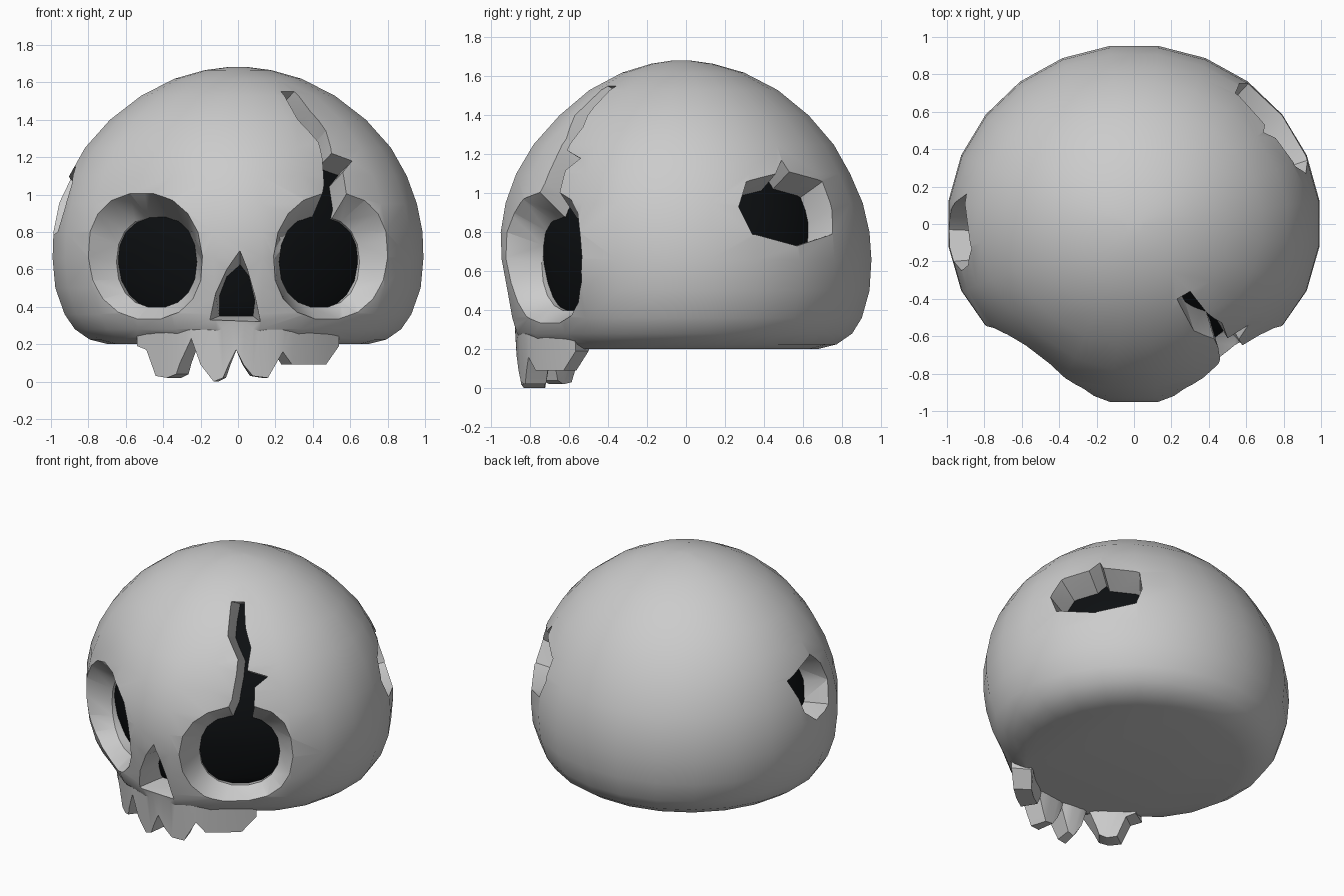
import bpy, bmesh, math
from mathutils import Vector
from mathutils.bvhtree import BVHTree

if "Cube" in bpy.data.objects:
    bpy.data.objects.remove(bpy.data.objects["Cube"])


def make_object(name, bm):
    bmesh.ops.recalc_face_normals(bm, faces=bm.faces)
    me = bpy.data.meshes.new(name)
    bm.to_mesh(me)
    bm.free()
    ob = bpy.data.objects.new(name, me)
    bpy.context.collection.objects.link(ob)
    return ob


def loft(name, rings):
    """Closed body through rings of equal length, both ends capped."""
    bm = bmesh.new()
    vs = [[bm.verts.new(p) for p in r] for r in rings]
    n = len(vs[0])
    for a, b in zip(vs, vs[1:]):
        for i in range(n):
            j = (i + 1) % n
            bm.faces.new((a[i], a[j], b[j], b[i]))
    caps = [bm.faces.new(vs[0]), bm.faces.new(vs[-1])]
    bmesh.ops.triangulate(bm, faces=caps)
    return make_object(name, bm)


def boolean(target, other, op):
    other.hide_render = True
    m = target.modifiers.new("bool", 'BOOLEAN')
    m.operation, m.object, m.solver = op, other, 'EXACT'
    bpy.context.view_layer.objects.active = target
    bpy.ops.object.modifier_apply(modifier=m.name)
    bpy.data.objects.remove(other)


# cranium rows: height, half width, front reach, back reach
ROWS = [(.2, .70, .78, .68), (.225, .80, .83, .78), (.28, .88, .875, .86),
        (.36, .935, .90, .91), (.5, .985, .925, .95), (.66, 1, .955, .96),
        (.8, .995, .96, .95), (.95, .965, .935, .915), (1.1, .91, .88, .85),
        (1.25, .825, .79, .765), (1.4, .69, .655, .635), (1.53, .52, .50, .475),
        (1.62, .34, .33, .30), (1.665, .18, .18, .14), (1.682, .05, .07, .02)]
SEG = 24


def skull_ring(z, w, front, back):
    flat = min(1, max(0, (1.45 - z) / .4))
    pts = []
    for k in range(SEG):
        a = math.tau * (k + .5) / SEG
        s, c = math.sin(a), math.cos(a)
        if c > 0:   # front half tapers toward the nose
            c -= .085 * flat * math.exp(-((abs(s) - .6) / .22) ** 2)
            pts.append(Vector((w * s, -front * c, z)))
        else:
            pts.append(Vector((w * s, -back * c, z)))
    return pts


rings = [skull_ring(*r) for r in ROWS]
skull = loft("skull", rings)
centre = Vector((0, 0, .75))

# dark inner core seen through the openings
core = loft("dark_interior", [[centre + (p - centre) * .82 for p in r] for r in rings])
dark = bpy.data.materials.new("dark")
dark.diffuse_color = (.004, .005, .006, 1)
dark.use_nodes = True
dark.node_tree.nodes["Principled BSDF"].inputs["Base Color"].default_value = dark.diffuse_color
core.data.materials.append(dark)

tmp = bmesh.new()
tmp.from_mesh(skull.data)
bvh = BVHTree.FromBMesh(tmp)
tmp.free()


def on_front(x, z):
    return bvh.ray_cast(Vector((x, -3, z)), Vector((0, 1, 0)))[0]


def on_side(y, z, sign):
    return bvh.ray_cast(Vector((3 * sign, y, z)), Vector((-sign, 0, 0)))[0]


# upper jaw with jagged teeth
TEETH = [(-.54, .2), (-.49, .18), (-.44, .04), (-.38, .03), (-.33, .05), (-.31, .11),
         (-.25, .24), (-.2, .1), (-.13, .01), (-.08, .03), (-.05, .1), (-.01, .18),
         (.03, .1), (.08, .04), (.16, .03), (.2, .1), (.24, .17), (.29, .1),
         (.38, .1), (.47, .1), (.54, .2)]


def jaw_section(x, z):
    y = -.89 + 1.05 * x * x
    low = y + .04 * (.34 - z) / .34
    xi, yi = .8 * x, y + .19 - .16 * abs(x)
    return [Vector((x, y + .01, .34)), Vector((x, low, z)),
            Vector((xi, yi - .02, z)), Vector((xi, yi + .03, .34))]


boolean(skull, loft("jaw", [jaw_section(x, max(z - .01, 0)) for x, z in TEETH]), 'UNION')


def mean(pts):
    return sum(pts, Vector()) / len(pts)


def cut(outer, inner):
    push = (mean(inner) - mean(outer)) * .8
    out = -push.normalized() * .2
    rings = [[o + (o - i) * .6 + out for o, i in zip(outer, inner)],
             outer, inner, [i + push for i in inner]]
    boolean(skull, loft("cutter", rings), 'DIFFERENCE')


# eye sockets, mirrored
for side in (1, -1):
    outer, inner = [], []
    for k in range(18):
        a = math.tau * k / 18
        c, s = math.cos(a), math.sin(a)
        c = math.copysign(abs(c) ** .9, c)
        s = math.copysign(abs(s) ** .9, s)
        outer.append(on_front(side * (.495 + .305 * c + .02 * s), .67 + .34 * s))
        x = .435 + .215 * c
        inner.append(Vector((side * x, -.6 + (x - .44) * .64, .64 + .245 * s)))
    cut(outer, inner)

# nose opening
NOSE_OUT = [(.01, .70), (.05, .6), (.09, .46), (.12, .32), (-.15, .33), (-.12, .47), (-.06, .6)]
NOSE_IN = [(.01, .62), (.06, .56), (.09, .44), (.08, .35), (-.1, .35), (-.1, .46), (-.06, .56)]
cut([on_front(*p) for p in NOSE_OUT], [Vector((x, -.75, z)) for x, z in NOSE_IN])


def broken_hole(rim, normal, depth, shrink):
    m = mean(rim)
    n = Vector(normal).normalized()
    cut(rim, [m + (p - m) * shrink - n * depth for p in rim])


# crack running up from the right eye, narrowing inward
CRACK = [(.23, 1.55), (.32, 1.4), (.43, 1.28), (.45, 1.2), (.46, 1.05), (.43, .9),
         (.56, .9), (.58, 1.0), (.56, 1.12), (.61, 1.18), (.5, 1.22), (.47, 1.34),
         (.39, 1.44), (.30, 1.55)]
rim = [on_front(*p) for p in CRACK]
n, t = Vector((.3, -.8, .45)).normalized(), Vector((.85, .5, 0))
cut(rim, [p - n * .2 + t * (.012 if i < 6 else -.03) for i, p in enumerate(rim)])

# broken holes on the right back and left side
RIGHT = [(.27, .93), (.31, 1.06), (.46, 1.1), (.49, 1.17), (.53, 1.11), (.70, 1.06),
         (.75, .91), (.75, .79), (.57, .73), (.34, .79)]
broken_hole([on_side(y, z, 1) for y, z in RIGHT], (.8, .5, .4), .21, .8)
LEFT = [(.16, 1.08), (-.13, 1.15), (-.22, 1.06), (-.25, .94), (-.2, .8), (-.03, .76), (.08, .85)]
broken_hole([on_side(y, z, -1) for y, z in LEFT], (-.95, 0, .25), .2, .85)

# smooth shading with crisp broken edges
for ob in (skull, core):
    bpy.ops.object.select_all(action='DESELECT')
    ob.select_set(True)
    bpy.context.view_layer.objects.active = ob
    bpy.ops.object.shade_smooth_by_angle(angle=math.radians(35))
